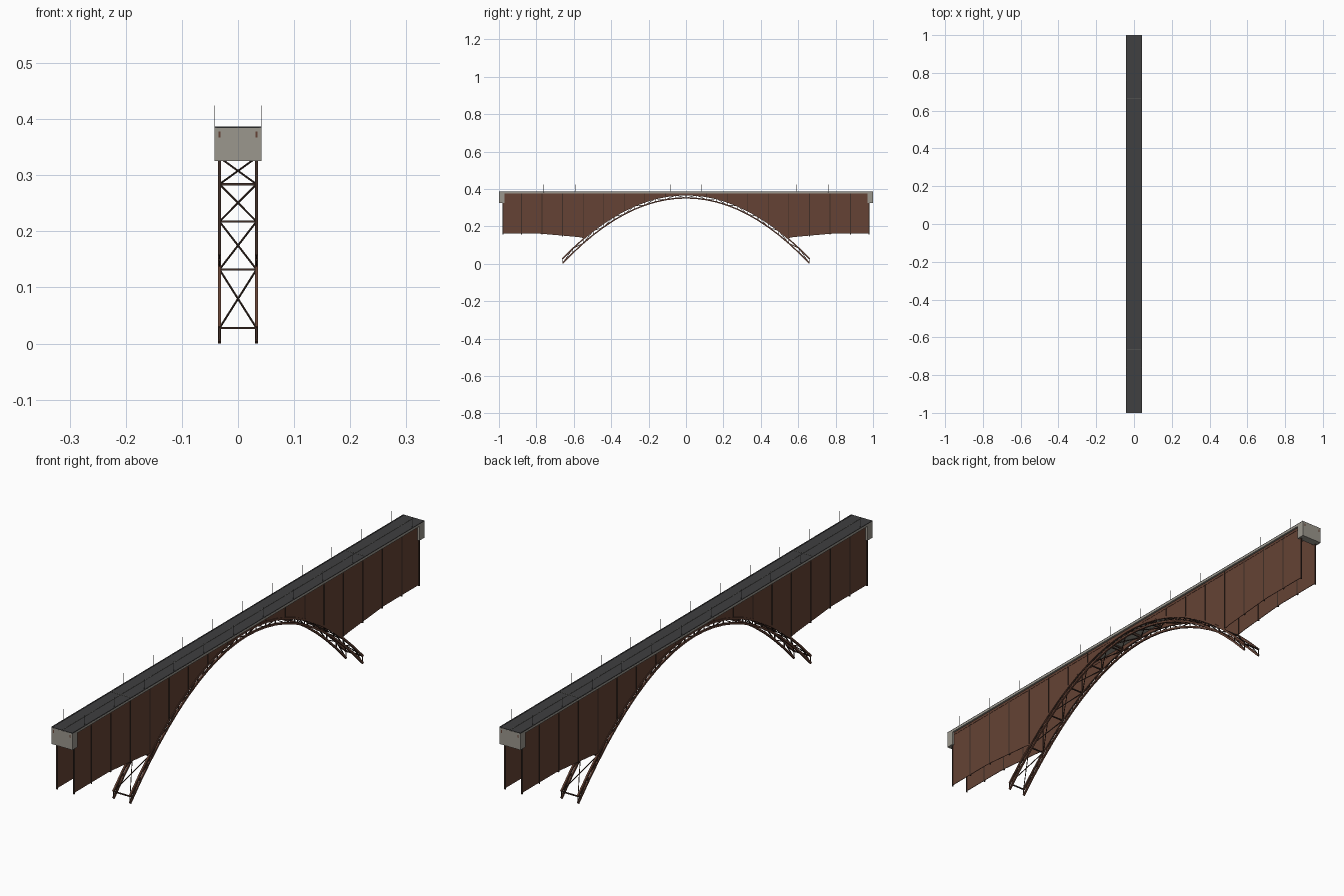
import bpy, bmesh
from mathutils import Vector, Matrix

if "Cube" in bpy.data.objects:
    bpy.data.objects.remove(bpy.data.objects["Cube"])

SPAN, RIB_X, STEP = 0.66, 0.033, 0.11


def mat(name, c):
    m = bpy.data.materials.new(name)
    m.diffuse_color = (*c, 1)
    m.use_nodes = True
    m.node_tree.nodes["Principled BSDF"].inputs["Base Color"].default_value = m.diffuse_color
    return m


RUST = mat("rust_steel", (0.13, 0.055, 0.035))
DARK = mat("dark_steel", (0.05, 0.028, 0.02))
CONC = mat("concrete", (0.33, 0.31, 0.27))
ROAD = mat("asphalt", (0.05, 0.05, 0.052))
GREY = mat("pole_grey", (0.2, 0.2, 0.2))
PAINT = mat("road_paint", (0.12, 0.12, 0.11))


def finish(name, bm, material):
    bmesh.ops.recalc_face_normals(bm, faces=bm.faces)
    me = bpy.data.meshes.new(name)
    bm.to_mesh(me)
    bm.free()
    me.materials.append(material)
    ob = bpy.data.objects.new(name, me)
    bpy.context.collection.objects.link(ob)
    return ob


def box(bm, lo, hi):
    lo, hi = Vector(lo), Vector(hi)
    bmesh.ops.create_cube(bm, size=1, matrix=Matrix.Translation((lo + hi) / 2)
                          @ Matrix.Diagonal((*(hi - lo), 1)))


def beam(bm, a, b, w, h):
    """Rectangular bar from a to b; w runs sideways, h is its depth."""
    a, b = Vector(a), Vector(b)
    d = (b - a).normalized()
    side = Vector((1, 0, 0)) if abs(d.x) < 0.1 else d.cross(Vector((0, 0, 1))).normalized()
    up = d.cross(side)
    rot = Matrix((side, d, up)).transposed().to_4x4()
    bmesh.ops.create_cube(bm, size=1, matrix=Matrix.Translation((a + b) / 2) @ rot
                          @ Matrix.Diagonal((w, (b - a).length, h, 1)))


def top_z(y):
    return 0.372 - 0.342 * (y / SPAN) ** 2


def low_z(y):
    return 0.355 - 0.350 * (y / SPAN) ** 2


def panel_z(y):
    y = abs(y)
    if y < 0.545:
        return top_z(y)
    return min(0.164, 0.143 + (y - 0.545) * 0.09)


# arch ribs: top and bottom chords with lattice web
chords, web = bmesh.new(), bmesh.new()
N = 24
ys = [-SPAN + 2 * SPAN * i / N for i in range(N + 1)]
for x in (-RIB_X, RIB_X):
    for i in range(N):
        a, b = ys[i], ys[i + 1]
        beam(chords, (x, a, top_z(a)), (x, b, top_z(b)), 0.006, 0.007)
        beam(chords, (x, a, low_z(a)), (x, b, low_z(b)), 0.006, 0.007)
        if i % 2:
            beam(web, (x, a, top_z(a)), (x, b, low_z(b)), 0.003, 0.003)
        else:
            beam(web, (x, a, low_z(a)), (x, b, top_z(b)), 0.003, 0.003)
    for y in ys:
        beam(web, (x, y, low_z(y)), (x, y, top_z(y)), 0.003, 0.003)
finish("arch_chords", chords, RUST)
finish("arch_web", web, DARK)

# cross struts and X bracing between the ribs
brace = bmesh.new()
for i in range(-6, 7):
    y = i * STEP
    beam(brace, (-RIB_X, y, top_z(y)), (RIB_X, y, top_z(y)), 0.004, 0.004)
    if i < 6:
        y2 = y + STEP
        for s in (-1, 1):
            beam(brace, (-s * RIB_X, y, top_z(y)), (s * RIB_X, y2, top_z(y2)), 0.0025, 0.0025)
finish("arch_bracing", brace, DARK)

# spandrel side sheets and their posts
sheet, posts = bmesh.new(), bmesh.new()
M = 72
pys = [-0.98 + 1.96 * i / M for i in range(M + 1)]
for x in (-RIB_X, RIB_X):
    lower = [sheet.verts.new((x - 0.001, y, panel_z(y))) for y in pys]
    upper = [sheet.verts.new((x - 0.001, y, 0.38)) for y in pys]
    faces = [sheet.faces.new((lower[i], lower[i + 1], upper[i + 1], upper[i])) for i in range(M)]
    ext = bmesh.ops.extrude_face_region(sheet, geom=faces, use_keep_orig=True)
    bmesh.ops.translate(sheet, vec=(0.002, 0, 0),
                        verts=[v for v in ext["geom"] if isinstance(v, bmesh.types.BMVert)])
    for i in range(-9, 10):
        y = max(-0.979, min(0.979, i * STEP))
        if abs(y) > 0.1:
            z = panel_z(y) - (0.004 if abs(y) > 0.6 else 0)
            beam(posts, (x, y, z), (x, y, 0.38), 0.005, 0.004)
finish("spandrel_sheets", sheet, RUST)
finish("spandrel_posts", posts, DARK)

# longitudinal girders and floor beams under the deck
gird, floor = bmesh.new(), bmesh.new()
for x in (-RIB_X, RIB_X):
    box(gird, (x - 0.002, -1.0, 0.37), (x + 0.002, 1.0, 0.38))
for i in range(-8, 9):
    y = i * STEP
    box(floor, (-RIB_X, y - 0.002, 0.373), (RIB_X, y + 0.002, 0.381))
finish("deck_girders", gird, RUST)
finish("floor_beams", floor, DARK)

# deck slab, kerbs and end abutments
slab = bmesh.new()
box(slab, (-0.042, -0.999, 0.379), (0.042, 0.999, 0.387))
finish("deck_slab", slab, CONC)
abut = bmesh.new()
for s in (-1, 1):
    box(abut, (-0.042, min(s * 0.97, s * 0.9995), 0.328), (0.042, max(s * 0.97, s * 0.9995), 0.3865))
finish("abutments", abut, CONC)
kerb = bmesh.new()
for s in (-1, 1):
    box(kerb, (s * 0.040 - 0.002, -0.999, 0.386), (s * 0.040 + 0.002, 0.999, 0.3895))
finish("kerbs", kerb, ROAD)

# road surface, centre line and expansion joints
road = bmesh.new()
box(road, (-0.039, -0.999, 0.386), (0.039, 0.999, 0.3885))
finish("road_surface", road, ROAD)
paint = bmesh.new()
box(paint, (-0.001, -0.998, 0.388), (0.001, 0.998, 0.3895))
for s in (-1, 1):
    box(paint, (-0.039, s * 0.665 - 0.0015, 0.388), (0.039, s * 0.665 + 0.0015, 0.3892))
finish("road_markings", paint, PAINT)

# thin lamp posts along both edges
lamps = bmesh.new()
for x in (-0.0415, 0.0415):
    for i in range(12):
        y = -0.93 + 1.86 * i / 11
        bmesh.ops.create_cone(lamps, cap_ends=True, segments=6, radius1=0.0007, radius2=0.0007,
                              depth=0.044, matrix=Matrix.Translation((x, y, 0.405)))
finish("lamp_posts", lamps, GREY)

# rest the lowest chord corners on the ground
bpy.context.view_layer.update()
low = min(v.co.z for v in bpy.data.objects["arch_chords"].data.vertices)
for ob in bpy.context.collection.objects:
    ob.location.z -= low
